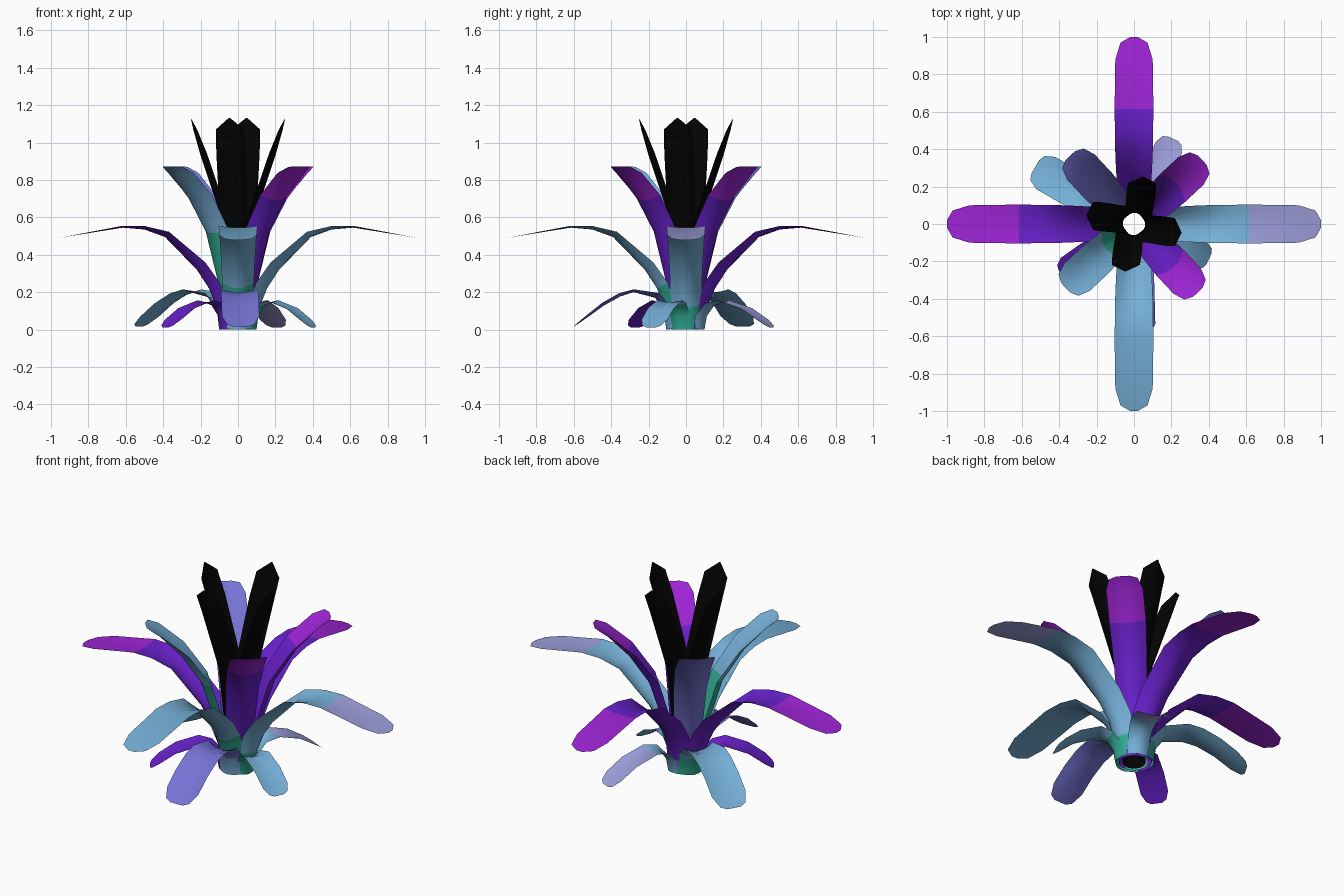
import bpy, math
from mathutils import Matrix, Vector

cube = bpy.data.objects.get("Cube")
if cube:
    bpy.data.objects.remove(cube, do_unlink=True)


def make_material(name, rgb):
    # sRGB bytes to linear colour
    lin = [((c / 255 + 0.055) / 1.055) ** 2.4 if c > 10 else c / 255 / 12.92 for c in rgb] + [1.0]
    mat = bpy.data.materials.new(name)
    mat.use_nodes = True
    mat.diffuse_color = lin
    bsdf = mat.node_tree.nodes["Principled BSDF"]
    bsdf.inputs["Base Color"].default_value = lin
    bsdf.inputs["Roughness"].default_value = 0.9
    return mat


black = make_material("black", (3, 3, 3))
violet = make_material("violet", (104, 32, 202))
magenta = make_material("magenta", (156, 36, 212))
sky = make_material("sky_blue", (118, 176, 216))
lilac = make_material("lilac", (156, 158, 218))
periwinkle = make_material("periwinkle", (118, 116, 214))
green = make_material("sea_green", (48, 170, 146))


def leaf(name, rows, angle, bands, lean=0.0, reach=1.0):
    """Cupped blade. rows: radius, height, half width, cup depth.
    bands: (first row, material) from base to tip. lean: sideways drift at the tip.
    reach: length of the free part relative to the profile."""
    cols = 6
    turn = Matrix.Rotation(math.radians(angle), 4, 'Z')
    base, top = rows[0][0], rows[-1][1]
    verts, faces, slots = [], [], []
    for i, (r, z, w, cup) in enumerate(rows):
        before, after = rows[max(i - 1, 0)], rows[min(i + 1, len(rows) - 1)]
        t = Vector((after[0] - before[0], after[1] - before[1])).normalized()
        for j in range(cols + 1):
            s = 2 * j / cols - 1
            d = cup * s * s
            out = base + (r - base) * reach - t.y * d
            verts.append(turn @ Vector((out, w * s + lean * z / top, z + t.x * d)))
    for i in range(len(rows) - 1):
        for j in range(cols):
            a = i * (cols + 1) + j
            faces.append((a, a + 1, a + cols + 2, a + cols + 1))
            slots.append(max(k for k, band in enumerate(bands) if band[0] <= i))
    mesh = bpy.data.meshes.new(name)
    mesh.from_pydata(verts, [], faces)
    for _, mat in bands:
        mesh.materials.append(mat)
    mesh.polygons.foreach_set("material_index", slots)
    obj = bpy.data.objects.new(name, mesh)
    bpy.context.collection.objects.link(obj)
    bpy.ops.object.select_all(action='DESELECT')
    obj.select_set(True)
    bpy.context.view_layer.objects.active = obj
    bpy.ops.object.shade_smooth_by_angle(angle=math.radians(40))
    return obj


# Blade profiles
CORE = [(.06, 0, .05, .025), (.062, .3, .06, .03), (.08, .57, .073, .038),
        (.2, .93, .078, .036), (.238, 1.065, .075, .02), (.253, 1.132, .003, 0)]
UPRIGHT = [(.08, 0, .07, .035), (.1, .2, .075, .04), (.2, .515, .09, .05),
           (.315, .69, .1, .045), (.435, .82, .1, .025), (.485, .862, .078, .01),
           (.5, .873, .035, 0)]
LONG = [(.097, 0, .09, .055), (.115, .12, .085, .06), (.155, .22, .085, .065),
        (.22, .32, .09, .06), (.39, .495, .1, .035), (.5, .535, .102, .018),
        (.615, .545, .104, .01), (.88, .503, .1, .002), (.97, .485, .072, 0),
        (1, .478, .02, 0)]
LOW_LARGE = [(.106, 0, .08, .045), (.118, .1, .08, .045), (.165, .17, .09, .03),
             (.28, .2, .1, .015), (.35, .178, .1, .017), (.44, .128, .1, .016),
             (.53, .063, .1, .01), (.585, .026, .075, .004), (.6, .016, .04, 0)]
LOW_SMALL = [(.103, 0, .06, .03), (.115, .07, .06, .03), (.15, .125, .065, .02),
             (.21, .147, .075, .01), (.33, .104, .077, .012), (.42, .046, .076, .008),
             (.46, .02, .056, .003), (.472, .012, .03, 0)]

# Black central blades
for k, side in enumerate(("left", "back", "right", "front")):
    leaf("core_blade_" + side, CORE, 90 * k, [(0, black)], lean=-0.046)

# Upright diagonal leaves
upright_bands = {
    "back_left": [(0, violet), (3, magenta)],
    "back_right": [(0, periwinkle)],
    "front_right": [(0, green), (2, sky)],
    "front_left": [(0, violet), (3, magenta)],
}
for k, (side, bands) in enumerate(upright_bands.items()):
    leaf("upright_leaf_" + side, UPRIGHT, 43 + 90 * k, bands)

# Long arching leaves
long_bands = {
    "left": [(0, green), (1, sky), (6, lilac)],
    "back": [(0, violet), (6, magenta)],
    "right": [(0, violet), (6, magenta)],
    "front": [(0, green), (2, sky)],
}
for k, (side, bands) in enumerate(long_bands.items()):
    leaf("long_leaf_" + side, LONG, 90 * k, bands)

# Low drooping leaves
leaf("low_leaf_front", LOW_LARGE, -88.5, [(0, sky), (1, periwinkle)])
leaf("low_leaf_back_right", LOW_LARGE, 150, [(0, green), (1, sky)], reach=1.02)
leaf("small_leaf_back", LOW_SMALL, 65.5, [(0, sky), (3, lilac)], reach=1.08)
leaf("small_leaf_right", LOW_SMALL, 215, [(0, violet)])
leaf("small_leaf_left", LOW_SMALL, -25, [(0, green), (2, sky)], reach=0.92)
